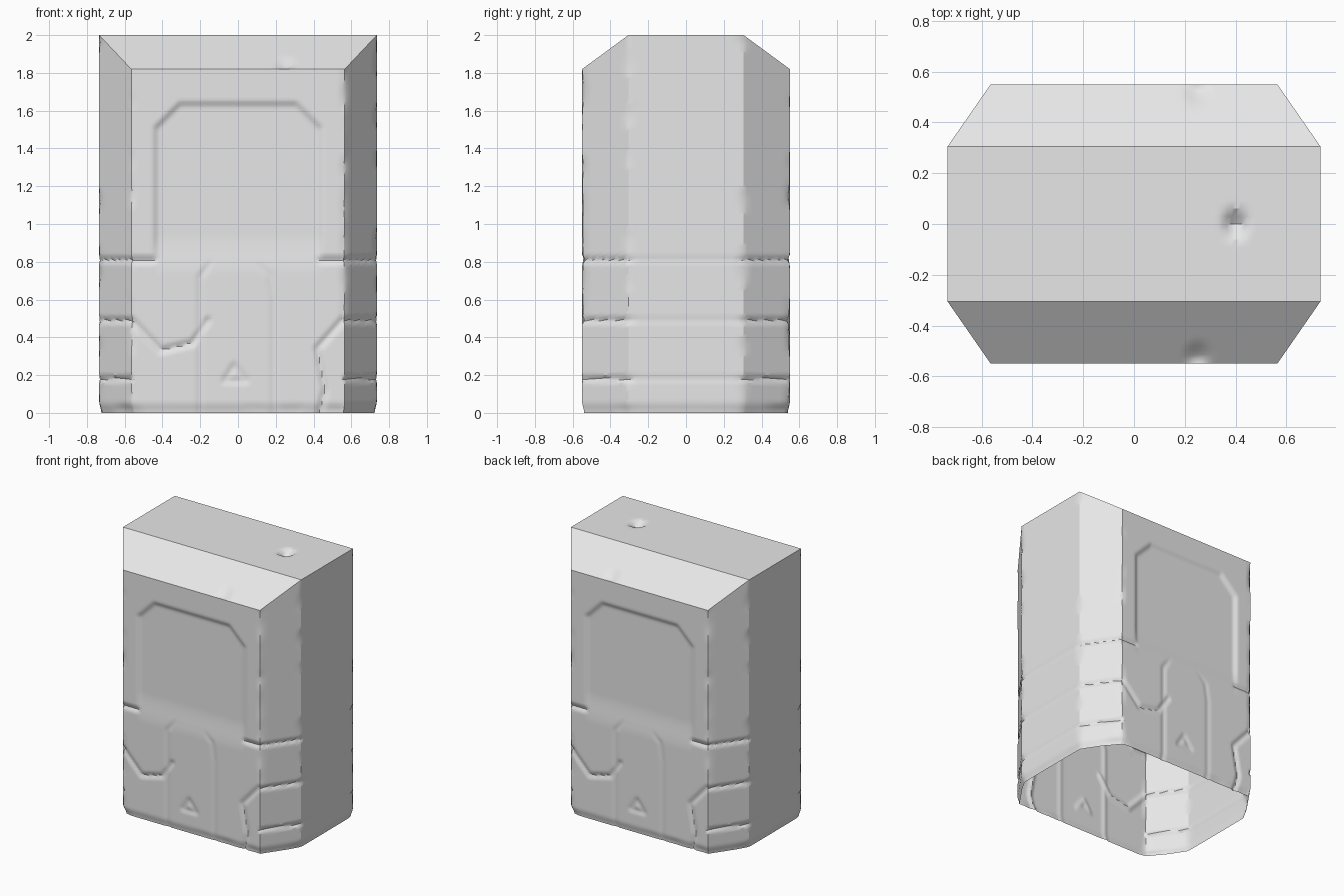
import bpy, bmesh, math
from mathutils import Vector, noise
from mathutils.geometry import intersect_point_line

if "Cube" in bpy.data.objects:
    bpy.data.objects.remove(bpy.data.objects["Cube"], do_unlink=True)

stone = bpy.data.materials.new("grey stone")
stone.use_nodes = True
stone.diffuse_color = (0.8, 0.8, 0.8, 1)
stone.node_tree.nodes["Principled BSDF"].inputs["Base Color"].default_value = (0.8, 0.8, 0.8, 1)

# Block dimensions: octagonal plan with sloped front and back shoulders
HX, HY, FX, SY, TOP, SHOULDER = 0.735, 0.55, 0.565, 0.305, 2.0, 1.82
N_FRONT, N_CHAMFER, N_SIDE, N_ROWS = 84, 14, 20, 124
COURSES = (0.18, 0.49, 0.81)

# Joints between the stones at the foot of the front and back
JOINTS = [
    [(-0.2, 0), (-0.2, 0.72), (-0.13, 0.82)],
    [(-0.13, 0.8), (0.1, 0.8), (0.17, 0.73), (0.19, 0.6), (0.19, 0)],
    [(-0.57, 0.5), (-0.41, 0.33), (-0.24, 0.37), (-0.16, 0.49)],
    [(0.57, 0.51), (0.42, 0.34), (0.46, 0.12), (0.43, 0)],
    [(-0.57, 0.81), (-0.44, 0.81)],
    [(0.57, 0.81), (0.43, 0.81)],
    [(-0.07, 0.17), (-0.02, 0.25), (0.04, 0.17), (-0.07, 0.17)],
]
STRENGTH = [0.007, 0.005, 0.012, 0.012, 0.014, 0.014, 0.008]


def smooth(a, b, v):
    t = min(1, max(0, (v - a) / (b - a)))
    return t * t * (3 - 2 * t)


def groove(dist, width=0.028):
    return 1 - smooth(0, width, dist)


def path_distance(p, path):
    best = 9
    for a, b in zip(path, path[1:]):
        a, b = Vector(a), Vector(b)
        t = min(1, max(0, intersect_point_line(p, a, b)[1]))
        best = min(best, (a.lerp(b, t) - p).length)
    return best


def face_depth(u, z):
    """Carving depth of the front: recessed panel above, stone joints below."""
    inside = min(0.44 - abs(u), 1.64 - z, (1.95 - abs(u) - z) / math.sqrt(2))
    depth = 0.016 * smooth(-0.015, 0.02, inside) * smooth(0.72, 0.95, z)
    if z < 0.9:
        p = Vector((u, z))
        for path, s in zip(JOINTS, STRENGTH):
            depth = max(depth, s * groove(path_distance(p, path)))
    return depth


def course_depth(z, strength):
    return strength * max(groove(abs(z - c), 0.022) for c in COURSES)


def top_height(y):
    return TOP - (TOP - SHOULDER) * max(0, abs(y) - SY) / (HY - SY)


# Plan outline, counter-clockwise from the front right corner
corners = [(-FX, -HY), (FX, -HY), (HX, -SY), (HX, SY),
           (FX, HY), (-FX, HY), (-HX, SY), (-HX, -SY)]
counts = [N_FRONT, N_CHAMFER, N_SIDE, N_CHAMFER] * 2
kinds = ["face", "chamfer", "side", "chamfer"] * 2
corners = [Vector(c) for c in corners]


def outward(i):
    d = corners[(i + 1) % 8] - corners[i]
    return Vector((d.y, -d.x)).normalized()


ring = []
for i, (n, kind) in enumerate(zip(counts, kinds)):
    a, b = corners[i], corners[(i + 1) % 8]
    for k in range(n):
        normal = outward(i) if k else (outward(i) + outward(i - 1)).normalized()
        edge = min(k, n - k) / n * (b - a).length
        ring.append((a.lerp(b, k / n), normal, kind, edge))

bm = bmesh.new()

# Carved walls, open underneath
columns = []
for p, normal, kind, edge in ring:
    column = []
    high = top_height(p.y)
    for r in range(N_ROWS + 1):
        z = high * r / N_ROWS
        if kind == "face" and edge > 0:
            depth = face_depth(p.x if p.y < 0 else -p.x, z)
        else:
            depth = course_depth(z, 0.004 if kind == "side" and edge > 0.03 else 0.013)
        # Worn arrises and a ragged foot
        half_turn = 1 if p.y < 0 else -1
        wear = noise.noise(Vector((p.x * half_turn * 6, p.y * half_turn * 6, z * 7)))
        depth += 0.014 * max(0, wear) * groove(edge, 0.035)
        depth += (0.012 + 0.02 * max(0, wear)) * (1 - smooth(0, 0.06, z))
        depth *= smooth(0, 0.03, high - z)
        q = p - normal * depth
        column.append(bm.verts.new((q.x, q.y, z)))
    columns.append(column)
for c0, c1 in zip(columns, columns[1:] + columns[:1]):
    for r in range(N_ROWS):
        bm.faces.new((c0[r], c1[r], c1[r + 1], c0[r + 1]))

# Top with its two sloped shoulders, a chipped pit and small dents
right_edge = [ring[N_FRONT + k][0] for k in range(2 * N_CHAMFER + N_SIDE + 1)]
rows = []
for j, e in enumerate(right_edge):
    row = []
    for i in range(N_FRONT + 1):
        x = e.x * (2 * i / N_FRONT - 1)
        z = top_height(e.y)
        if 0 < i < N_FRONT and 0 < j < len(right_edge) - 1:
            z -= 0.045 * groove(math.hypot(x - 0.4, e.y), 0.07)
            z -= 0.015 * groove(math.hypot(x - 0.25, abs(e.y) - 0.52), 0.07)
        row.append(bm.verts.new((x, e.y, z)))
    rows.append(row)
for r0, r1 in zip(rows, rows[1:]):
    for i in range(N_FRONT):
        bm.faces.new((r0[i], r0[i + 1], r1[i + 1], r1[i]))

bmesh.ops.remove_doubles(bm, verts=bm.verts, dist=0.0005)
bmesh.ops.recalc_face_normals(bm, faces=bm.faces)
mesh = bpy.data.meshes.new("stone_block")
bm.to_mesh(mesh)
bm.free()
mesh.materials.append(stone)
block = bpy.data.objects.new("stone_block", mesh)
bpy.context.collection.objects.link(block)
bpy.ops.object.select_all(action="DESELECT")
block.select_set(True)
bpy.context.view_layer.objects.active = block
bpy.ops.object.shade_smooth_by_angle(angle=math.radians(33))
